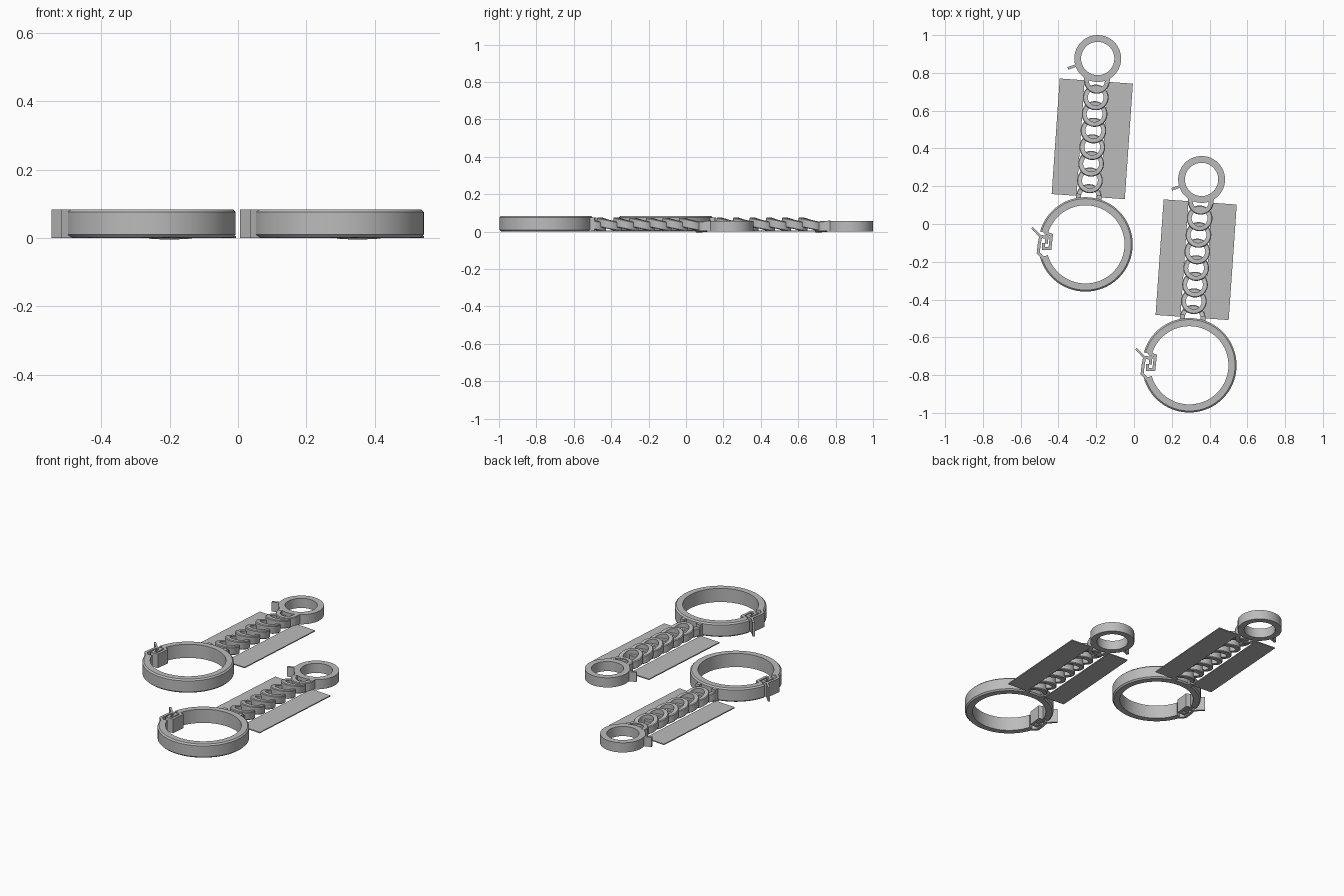
import bpy, bmesh
from math import sin, cos, pi, radians
from mathutils import Vector, Matrix

if "Cube" in bpy.data.objects:
    bpy.data.objects.remove(bpy.data.objects["Cube"])

grey = bpy.data.materials.new("light_grey")
grey.use_nodes = True
COLOUR = (0.5, 0.5, 0.5, 1)
grey.diffuse_color = COLOUR
grey.node_tree.nodes["Principled BSDF"].inputs["Base Color"].default_value = COLOUR

TILT = Matrix.Rotation(radians(-4), 3, 'Z')
RING_H, CHAIN_H, SMALL_H = 0.084, 0.076, 0.058


def finish(name, bm, loc, tilted=True, smooth=True):
    bmesh.ops.recalc_face_normals(bm, faces=bm.faces)
    mesh = bpy.data.meshes.new(name)
    bm.to_mesh(mesh)
    bm.free()
    mesh.materials.append(grey)
    ob = bpy.data.objects.new(name, mesh)
    bpy.context.collection.objects.link(ob)
    ob.location = loc
    if tilted:
        ob.rotation_euler.z = radians(-4)
    if smooth:
        bpy.ops.object.select_all(action='DESELECT')
        ob.select_set(True)
        bpy.context.view_layer.objects.active = ob
        bpy.ops.object.shade_smooth_by_angle(angle=radians(35))
    return ob


def loft(bm, sections, closed):
    """Skin a list of matching cross-sections."""
    loops = [[bm.verts.new(p) for p in s] for s in sections]
    n, m = len(loops), len(loops[0])
    for i in range(n if closed else n - 1):
        a, b = loops[i], loops[(i + 1) % n]
        for k in range(m):
            bm.faces.new((a[k], a[(k + 1) % m], b[(k + 1) % m], b[k]))
    if not closed:
        bm.faces.new(loops[0])
        bm.faces.new(loops[-1])


def band(name, loc, r0, r1, z0, z1, bev=0.0, slope=0.0, start=0, end=360, steps=72):
    """Ring or arc with chamfered section; slope drops it towards the back."""
    c = bev
    prof = [(r0, z0), (r1 - c, z0), (r1, z0 + c), (r1, z1 - c), (r1 - c, z1), (r0, z1)]
    if not c:
        prof = [(r0, z0), (r1, z0), (r1, z1), (r0, z1)]
    closed = end - start == 360
    bm = bmesh.new()
    secs = []
    for i in range(steps if closed else steps + 1):
        t = radians(start + (end - start) * i / steps)
        secs.append([(r * cos(t), r * sin(t), z - slope * sin(t)) for r, z in prof])
    loft(bm, secs, closed)
    return finish(name, bm, loc)


def strip(name, loc, path, width, height):
    """Upright wall of constant width along a mitred path."""
    pts = [Vector(p) for p in path]
    secs = []
    for i, p in enumerate(pts):
        d0 = (p - pts[max(i - 1, 0)]).normalized()
        d1 = (pts[min(i + 1, len(pts) - 1)] - p).normalized()
        d = (d0 + d1).normalized()
        n = Vector((-d.y, d.x)) * width / 2 / max(d.dot(d1 if d1.length else d0), 0.6)
        a, b = p + n, p - n
        secs.append([(a.x, a.y, 0), (b.x, b.y, 0), (b.x, b.y, height), (a.x, a.y, height)])
    bm = bmesh.new()
    loft(bm, secs, False)
    finish(name, bm, loc, tilted=False, smooth=False)


def box(name, loc, size):
    bm = bmesh.new()
    bmesh.ops.create_cube(bm, size=1, matrix=Matrix.Diagonal((*size, 1)))
    finish(name, bm, loc, smooth=False)


def shackle(tag, x, y):
    base = Vector((x, y, 0))

    def at(u, v, z=0):
        return base + TILT @ Vector((u, v, z))

    # Large cuff, open where the clasp sits
    band(tag + "_large_ring", base, 0.207, 0.25, 0.002, RING_H, 0.008,
         start=-160, end=168, steps=80)

    # Interlocking clasp hooks and release lever
    strip(tag + "_inner_hook", base, [(-0.215, 0.062), (-0.18, 0.05), (-0.188, -0.022),
          (-0.222, -0.022), (-0.222, 0.008)], 0.016, RING_H)
    strip(tag + "_outer_hook", base, [(-0.222, -0.075), (-0.25, -0.045), (-0.245, 0.0),
          (-0.237, 0.042), (-0.204, 0.038), (-0.207, 0.004)], 0.016, RING_H)
    strip(tag + "_large_lever", base, [(-0.283, 0.088), (-0.238, 0.042)], 0.012, RING_H)

    # Small ring with its lever
    small = at(-0.004, 0.986)
    band(tag + "_small_ring", small, 0.088, 0.124, 0, SMALL_H)
    strip(tag + "_small_lever", small, [(-0.158, -0.052), (-0.1, -0.032)], 0.014, SMALL_H)

    # Chain of overlapping tilted links, with half links fixed to the rings
    low, high, drop = 0.014, CHAIN_H - 0.014, 0.014
    for i in range(6):
        band(f"{tag}_link_{i + 1}", at(0, 0.34 + i * 0.088), 0.042, 0.068,
             low, high, 0.004, drop, steps=40)
    band(tag + "_front_half_link", at(0, 0.252), 0.042, 0.068, low, high, 0.004, drop,
         start=-10, end=190, steps=24)
    band(tag + "_back_half_link", at(0, 0.868), 0.042, 0.068, 0, SMALL_H, 0.004, -0.004,
         start=170, end=370, steps=24)
    for s, side in ((-1, "right"), (1, "left")):
        box(f"{tag}_{side}_front_arm", at(s * 0.055, 0.245, CHAIN_H / 2), (0.026, 0.04, CHAIN_H))
        box(f"{tag}_{side}_back_arm", at(s * 0.055, 0.875, SMALL_H / 2), (0.026, 0.03, SMALL_H))
        # Thin flat flaps beside the chain
        box(f"{tag}_{side}_flap", at(s * 0.128 - 0.003, 0.56, 0.003), (0.132, 0.613, 0.006))


shackle("rear", -0.257, -0.108)
shackle("forward", 0.293, -0.748)
